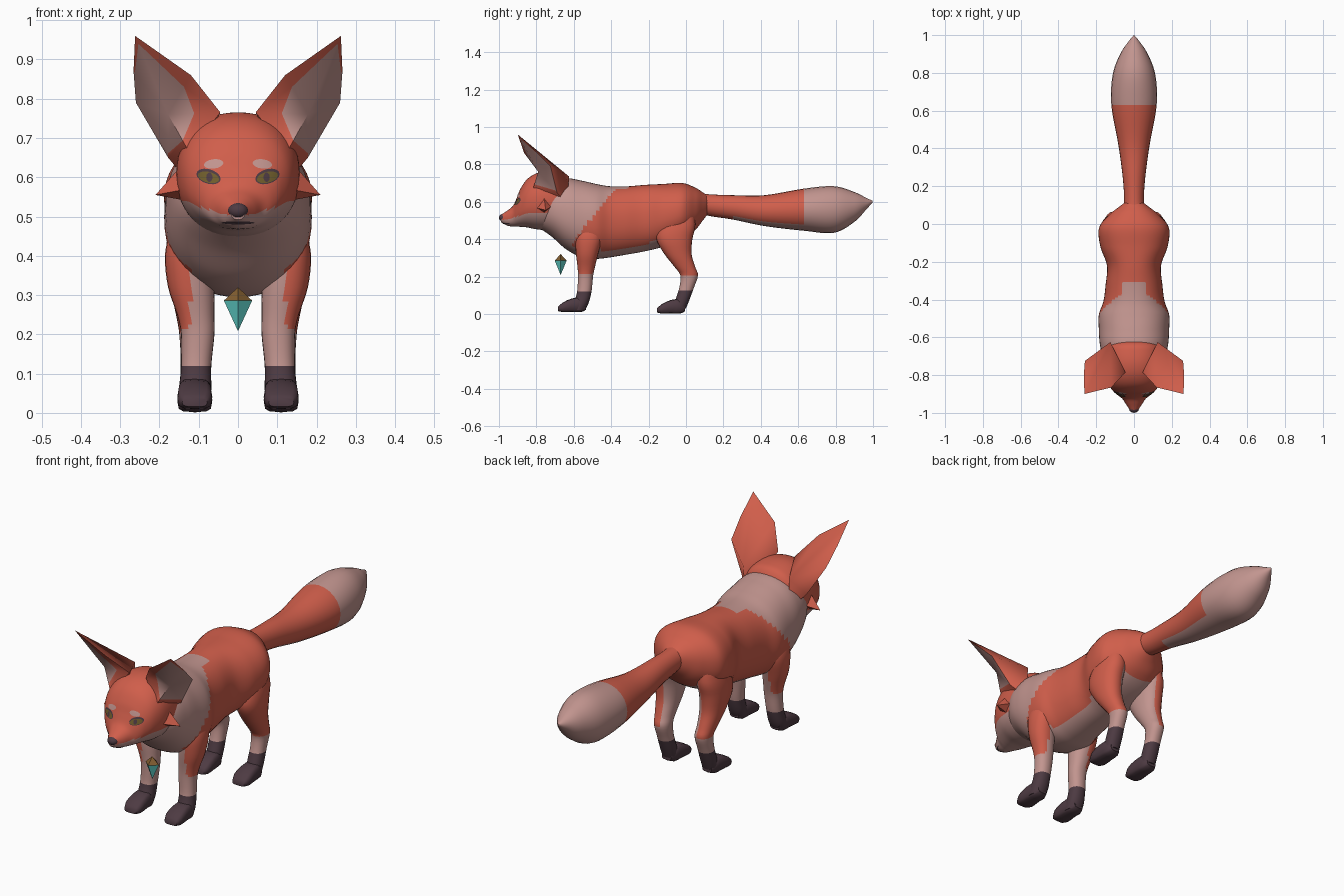
import bpy, bmesh, math
from mathutils import Vector
from mathutils.bvhtree import BVHTree

cube = bpy.data.objects.get("Cube")
if cube:
    bpy.data.objects.remove(cube, do_unlink=True)


def material(name, rgb):
    mat = bpy.data.materials.new(name)
    mat.use_nodes = True
    colour = (*rgb, 1)
    mat.diffuse_color = colour
    bsdf = next(n for n in mat.node_tree.nodes if n.type == 'BSDF_PRINCIPLED')
    bsdf.inputs["Base Color"].default_value = colour
    bsdf.inputs["Roughness"].default_value = 0.9
    return mat


MATS = [material("red_fur", (.63, .112, .07)),
        material("pale_fur", (.54, .30, .275)),
        material("dark_fur", (.075, .043, .055)),
        material("gold", (.22, .11, .03)),
        material("teal_gem", (.14, .75, .69)),
        material("olive_eye", (.16, .11, .025))]
RED, PALE, DARK, GOLD, TEAL, OLIVE = range(len(MATS))


def finish(bm, name, rule, angle=50, fix_normals=True):
    """Make an object; rule is one colour, a list per face, or a function."""
    if fix_normals:
        bmesh.ops.recalc_face_normals(bm, faces=bm.faces)
    bm.normal_update()
    used = []
    for i, f in enumerate(bm.faces):
        c = f.calc_center_median()
        if callable(rule):
            index = rule(abs(c.x), c.y, c.z, f.normal)
        else:
            index = rule[i] if isinstance(rule, list) else rule
        if index not in used:
            used.append(index)
        f.material_index = used.index(index)
        f.smooth = True
    mesh = bpy.data.meshes.new(name)
    bm.to_mesh(mesh)
    bm.free()
    for index in used:
        mesh.materials.append(MATS[index])
    mesh.set_sharp_from_angle(angle=math.radians(angle))
    obj = bpy.data.objects.new(name, mesh)
    bpy.context.collection.objects.link(obj)
    return obj


def spline(a, b, c, d, t):
    return b + (c - a) * t / 2 + (a - b * 2.5 + c * 2 - d / 2) * t * t \
        + ((b - c) * 1.5 + (d - a) / 2) * t ** 3


def loft(name, rings, rule, axis='Y', side=1, sides=24, steps=4, power=2.2):
    """Skin rings of (position, x min, x max, low, high) along an axis."""
    rows = []
    for i in range(len(rings) - 1):
        four = [rings[max(0, min(len(rings) - 1, i + k))] for k in (-1, 0, 1, 2)]
        for s in range(steps):
            rows.append([spline(*p, s / steps) for p in zip(*four)])
    rows.append(rings[-1])
    bm = bmesh.new()
    loops = []
    for t, x0, x1, v0, v1 in rows:
        loop = []
        for k in range(sides):
            a = math.tau * k / sides
            u, w = (math.copysign(abs(q) ** (2 / power), q)
                    for q in (math.cos(a), math.sin(a)))
            x = side * ((x0 + x1) / 2 + u * (x1 - x0) / 2)
            v = (v0 + v1) / 2 + w * (v1 - v0) / 2
            loop.append(bm.verts.new((x, t, v) if axis == 'Y' else (x, v, t)))
        loops.append(loop)
    for p, q in zip(loops, loops[1:]):
        for k in range(sides):
            n = (k + 1) % sides
            bm.faces.new((p[k], p[n], q[n], q[k]))
    bm.faces.new(loops[0])
    bm.faces.new(loops[-1])
    return finish(bm, name, rule)


def centred(rows):
    return [(t, -w, w, low, high) for t, w, low, high in rows]


# Body with pale ruff, chest and belly
def body_rule(x, y, z, n):
    ruff = y < -.37 - (.68 - z) * .8 or (x < .07 and z > .6 and y < -.31)
    belly = n.z < -.7 and y < .03
    return PALE if ruff or belly else RED


loft("body", centred([
    (-.80, .10, .47, .62), (-.72, .158, .415, .70), (-.64, .18, .345, .725),
    (-.56, .186, .305, .713), (-.48, .186, .295, .695), (-.41, .162, .302, .683),
    (-.32, .15, .317, .682), (-.22, .143, .335, .69), (-.12, .178, .36, .695),
    (-.02, .185, .40, .70), (.05, .13, .45, .675), (.09, .08, .50, .65),
    (.12, .04, .54, .63)]), body_rule, sides=48, steps=8)


# Tail with pale tip and underside
def tail_rule(x, y, z, n):
    return PALE if y > .635 or (y > .24 and n.z < -.65) else RED


loft("tail", centred([
    (.04, .06, .55, .65), (.12, .052, .525, .64), (.25, .06, .505, .635),
    (.42, .083, .47, .635), (.63, .12, .445, .67), (.79, .113, .434, .683),
    (.90, .073, .492, .652), (.965, .03, .56, .62), (.998, .003, .597, .605)]),
    tail_rule, sides=24, steps=6, power=2)


# Head with pale jaw
def head_rule(x, y, z, n):
    return PALE if z < .505 + .3 * max(0, x - .03) or y < -.985 else RED


head = loft("head", centred([
    (-.99, .018, .492, .53), (-.955, .042, .472, .553), (-.925, .062, .468, .578),
    (-.905, .088, .467, .62), (-.885, .11, .466, .67), (-.85, .135, .463, .72),
    (-.80, .152, .453, .752), (-.74, .157, .45, .765), (-.68, .152, .47, .76),
    (-.64, .13, .51, .745), (-.61, .08, .56, .70)]),
    head_rule, sides=48, steps=6, power=2.2)

# Nose
bm = bmesh.new()
bmesh.ops.create_uvsphere(bm, u_segments=12, v_segments=8, radius=1)
bmesh.ops.scale(bm, vec=(.026, .021, .02), verts=bm.verts)
bmesh.ops.translate(bm, vec=(0, -.979, .515), verts=bm.verts)
finish(bm, "nose", DARK)

# Surface of the face, for wrapping eyes, brows and mouth as thin plates
bm = bmesh.new()
bm.from_mesh(head.data)
face_surface = BVHTree.FromBMesh(bm)
bm.free()


def plate(name, side, x, z, rx, rz, lift, slant, colour, sides=16, bands=3):
    bm = bmesh.new()

    def point(r, a):
        dx = rx * r * math.cos(a)
        px, pz = side * (x + dx), z + rz * r * math.sin(a) + slant * dx
        hit = face_surface.ray_cast(Vector((px, -2, pz)), Vector((0, 1, 0)))[0]
        return bm.verts.new((px, hit.y - lift, pz))

    angles = [math.tau * k / sides for k in range(sides)]
    loops = [[point(b / bands, a) for a in angles] for b in range(1, bands + 1)]
    centre = point(0, 0)
    for k in range(sides):
        n = (k + 1) % sides
        bm.faces.new((centre, loops[0][k], loops[0][n]))
        for p, q in zip(loops, loops[1:]):
            bm.faces.new((p[k], q[k], q[n], p[n]))
    bm.normal_update()
    if sum(f.normal.y for f in bm.faces) > 0:
        bmesh.ops.reverse_faces(bm, faces=bm.faces)
    finish(bm, name, colour, fix_normals=False)


plate("mouth", 1, 0, .484, .042, .004, .003, 0, DARK)


def solid(name, points, faces, colours, side=1, angle=35):
    bm = bmesh.new()
    verts = [bm.verts.new((side * p[0], p[1], p[2])) for p in points]
    for f in faces:
        bm.faces.new([verts[i] for i in f])
    finish(bm, name, colours, angle)


# Ear: rim (inner edge, tip, rolled-back outer edge, base), front fold and back
rim = [Vector(p) for p in (
    (.045, -.785, .765), (.12, -.865, .86), (.262, -.90, .96), (.266, -.805, .87),
    (.26, -.725, .79), (.178, -.69, .65), (.125, -.82, .665))]
fold, back, root = (Vector(p) for p in (
    (.178, -.79, .76), (.125, -.625, .735), (.12, -.635, .58)))
COUNT = len(rim)
inset = [p.lerp(fold, f) for p, f in zip(rim, (.5, .3, .1, .04, .04, .1, .3))]
ear_points = rim + inset + [fold, back, root]
FOLD, BACK, ROOT = range(2 * COUNT, 2 * COUNT + 3)
ear_faces, ear_colours = [], []
for i in range(COUNT):
    j = (i + 1) % COUNT
    ear_faces += [(i, j, j + COUNT, i + COUNT), (i + COUNT, j + COUNT, FOLD),
                  (j, i, BACK if i < COUNT - 2 else ROOT)]
    ear_colours += [PALE if i in (3, 4) else RED, PALE, RED]
ear_faces += [(0, ROOT, BACK), (COUNT - 2, BACK, ROOT)]
ear_colours += [RED, RED]

# Cheek tuft: a flat spike
tuft_points = [(.21, -.75, .555), (.13, -.81, .57), (.14, -.76, .635),
               (.13, -.71, .58), (.13, -.76, .54)]
tuft_faces = [(0, 1, 2), (0, 2, 3), (0, 3, 4), (0, 4, 1), (1, 4, 3, 2)]


# Legs: dark socks, pale shins and inner faces, red outer faces
def leg_rule(sock, shin, inner):
    def rule(x, y, z, n):
        if z < sock:
            return DARK
        return PALE if z < shin or x < inner else RED
    return rule


front_leg = [
    (.53, .08, .14, -.57, -.47), (.46, .07, .172, -.585, -.455),
    (.40, .07, .186, -.592, -.45),
    (.32, .06, .178, -.588, -.47), (.25, .06, .155, -.58, -.487),
    (.20, .06, .145, -.578, -.497), (.12, .068, .145, -.582, -.505),
    (.06, .068, .15, -.60, -.52), (.02, .072, .148, -.62, -.54)]
hind_leg = [
    (.60, .06, .14, -.10, .03), (.48, .055, .175, -.145, .05),
    (.40, .06, .182, -.158, .034), (.32, .066, .172, -.115, .03),
    (.25, .072, .158, -.06, .05), (.205, .072, .15, -.03, .064),
    (.14, .075, .146, -.036, .042), (.08, .073, .147, -.055, .02),
    (.03, .075, .145, -.07, 0)]
foot = [(-.155, .078, .142, .008, .03), (-.13, .066, .154, .002, .052),
        (-.08, .067, .153, .002, .075), (-.03, .072, .148, .002, .078),
        (-.005, .085, .136, .015, .055)]
front_foot = [(y - .53, a, b, low + .008, high + .008) for y, a, b, low, high in foot]

for side, tag in ((1, "left"), (-1, "right")):
    loft(f"{tag}_front_leg", front_leg, leg_rule(.115, .215, .122), 'Z', side)
    loft(f"{tag}_hind_leg", hind_leg, leg_rule(.125, .2, .1), 'Z', side)
    loft(f"{tag}_front_foot", front_foot, DARK, 'Y', side, 12, 2, 3.5)
    loft(f"{tag}_hind_foot", foot, DARK, 'Y', side, 12, 2, 3.5)
    solid(f"{tag}_ear", ear_points, ear_faces, ear_colours, side, 60)
    solid(f"{tag}_cheek_tuft", tuft_points, tuft_faces, RED, side)
    plate(f"{tag}_eye_rim", side, .075, .602, .031, .019, .002, .2, DARK)
    plate(f"{tag}_eye", side, .075, .6, .027, .014, .004, .2, OLIVE)
    plate(f"{tag}_pupil", side, .073, .6, .008, .012, .006, 0, DARK)
    plate(f"{tag}_brow", side, .062, .634, .025, .012, .003, -.1, PALE)

# Pendant: gold cap over a teal point, four-sided
for name, tip, colour in (("pendant_cap", .32, GOLD), ("pendant_gem", .208, TEAL)):
    points = [(.036, -.67, .286), (0, -.638, .286), (-.036, -.67, .286),
              (0, -.702, .286), (0, -.67, tip)]
    sides = [(k, (k + 1) % 4, 4) for k in range(4)]
    solid(name, points, sides + [(0, 1, 2, 3)], colour)
